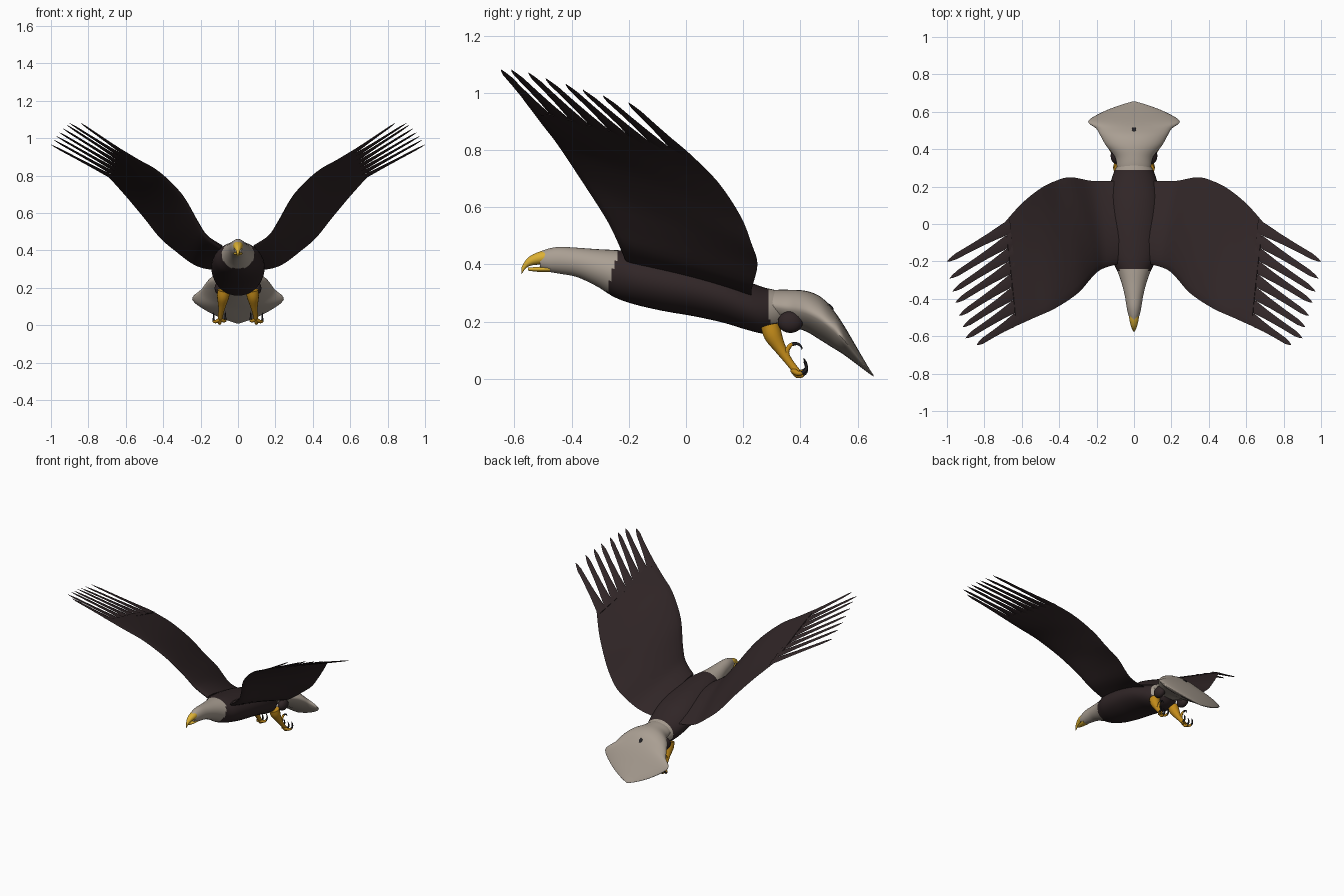
import bpy, bmesh, math
from mathutils import Vector as V

if "Cube" in bpy.data.objects:
    bpy.data.objects.remove(bpy.data.objects["Cube"])


def material(name, rgb):
    m = bpy.data.materials.new(name)
    m.diffuse_color = (*rgb, 1)
    m.use_nodes = True
    m.node_tree.nodes["Principled BSDF"].inputs["Base Color"].default_value = m.diffuse_color
    return m


BROWN = material("dark brown", (0.030, 0.019, 0.020))
WHITE = material("warm white", (0.40, 0.345, 0.29))
YELLOW = material("beak yellow", (0.72, 0.44, 0.035))
ORANGE = material("leg orange", (0.55, 0.26, 0.01))
BLACK = material("claw black", (0.016, 0.015, 0.018))


def spline(rows, n):
    """Catmull-Rom resampling of a list of equal-length tuples."""
    out = []
    for i in range(len(rows) - 1):
        p = [rows[max(0, min(len(rows) - 1, i + k))] for k in (-1, 0, 1, 2)]
        for j in range(n):
            t = j / n
            out.append([0.5 * (2 * b + (c - a) * t + (2 * a - 5 * b + 4 * c - d) * t * t
                               + (3 * b - a - 3 * c + d) * t ** 3) for a, b, c, d in zip(*p)])
    return out + [list(rows[-1])]


def skin(name, rings, mats, rule=None, angle=60):
    """Closed surface through a list of point rings."""
    bm = bmesh.new()
    vr = [[bm.verts.new(p) for p in r] for r in rings]
    n = len(rings[0])
    for a, b in zip(vr, vr[1:]):
        for i in range(n):
            bm.faces.new((a[i], a[(i + 1) % n], b[(i + 1) % n], b[i]))
    bm.faces.new(vr[0])
    bm.faces.new(vr[-1])
    bmesh.ops.recalc_face_normals(bm, faces=bm.faces)
    if rule:
        for f in bm.faces:
            f.material_index = rule(f.calc_center_median())
    me = bpy.data.meshes.new(name)
    bm.to_mesh(me)
    bm.free()
    for m in mats:
        me.materials.append(m)
    ob = bpy.data.objects.new(name, me)
    bpy.context.collection.objects.link(ob)
    bpy.ops.object.select_all(action='DESELECT')
    ob.select_set(True)
    bpy.context.view_layer.objects.active = ob
    bpy.ops.object.shade_smooth_by_angle(angle=math.radians(angle))
    return ob


def loft(name, rows, mats, rule=None, steps=5, seg=24, flat=1.0):
    """Oval sections along y: (y, half width, top z, bottom z)."""
    rings = []
    for y, w, top, bot in spline(rows, steps):
        c, h = (top + bot) / 2, (top - bot) / 2
        ring = []
        for k in range(seg):
            a = 2 * math.pi * k / seg
            s = math.sin(a)
            ring.append((w * math.cos(a), y, c + h * math.copysign(abs(s) ** flat, s)))
        rings.append(ring)
    return skin(name, rings, mats, rule)


def tube(name, pts, mat, seg=10, steps=4):
    """Round tapering limb: (x, y, z, radius)."""
    rows = spline(pts, steps)
    rings = []
    for i, (x, y, z, r) in enumerate(rows):
        t = (V(rows[min(i + 1, len(rows) - 1)][:3]) - V(rows[max(i - 1, 0)][:3])).normalized()
        a = (V((1, 0, 0)) - t * t.x).normalized()
        b = t.cross(a)
        rings.append([V((x, y, z)) + r * (a * math.cos(k * 2 * math.pi / seg)
                      + b * math.sin(k * 2 * math.pi / seg)) for k in range(seg)])
    return skin(name, rings, [mat])


def blob(name, loc, scale, mat, rot=0):
    bpy.ops.mesh.primitive_uv_sphere_add(segments=20, ring_count=12, location=loc, rotation=(rot, 0, 0))
    ob = bpy.context.object
    ob.name, ob.scale = name, scale
    ob.data.materials.append(mat)
    bpy.ops.object.shade_smooth()


# Head, neck and body in one skin; white in front, brown behind
loft("body", [(-.51, .022, .445, .385), (-.48, .032, .455, .374), (-.44, .04, .461, .367),
              (-.38, .05, .458, .355), (-.31, .068, .453, .322), (-.25, .09, .45, .285),
              (-.18, .122, .445, .26), (-.08, .138, .43, .237), (.03, .143, .408, .218),
              (.13, .14, .378, .196), (.21, .128, .343, .172), (.27, .11, .32, .158),
              (.32, .085, .308, .165), (.36, .05, .29, .19)],
     [BROWN, WHITE], lambda c: int(c.y < -.235 - (.45 - c.z) * .28
                                   or (c.y > .29 and .2 < c.z)), steps=6, seg=32)

# Hooked beak with an open slit
loft("upper_beak", [(-.475, .027, .452, .398), (-.51, .025, .445, .399), (-.54, .018, .432, .396),
                    (-.56, .011, .415, .386), (-.575, .004, .39, .366)], [YELLOW], seg=16)
loft("lower_beak", [(-.475, .024, .394, .373), (-.52, .018, .391, .374), (-.553, .006, .388, .378)],
     [YELLOW], seg=16)

# Fan tail sloping down to a point
loft("tail", [(.275, .088, .30, .215), (.31, .092, .31, .2), (.36, .103, .311, .185),
              (.42, .15, .307, .165), (.47, .178, .287, .135), (.51, .202, .247, .11),
              (.55, .245, .19, .085), (.6, .165, .105, .048), (.635, .075, .045, .022),
              (.655, .008, .014, .008)], [WHITE], seg=32, flat=1.25)
blob("tail_spot", (0, .505, .252), (.012, .016, .005), BLACK, -.8)

# Wing stations: leading edge xyz, trailing edge xyz, thickness
WING = [(.09, -.215, .42, .09, .23, .29, .05), (.17, -.24, .48, .22, .23, .315, .045),
        (.22, -.28, .56, .34, .25, .40, .04), (.30, -.37, .70, .42, .23, .47, .032),
        (.42, -.45, .82, .50, .19, .57, .026), (.53, -.50, .885, .60, .11, .69, .02),
        (.63, -.545, .945, .69, .01, .79, .012)]
# Primary feather tips, front to back
TIPS = [(.84, -.645, 1.08), (.90, -.61, 1.08), (.915, -.55, 1.07), (.935, -.49, 1.05),
        (.955, -.42, 1.03), (.97, -.36, 1.01), (.985, -.29, .99), (1.0, -.2, .965)]


def mir(p, s):
    return V((p[0] * s, p[1], p[2]))


for s, side in ((1, "right"), (-1, "left")):
    # Wing panel with a thin rounded section
    rows = spline(WING, 4)
    rings = []
    for i, r in enumerate(rows):
        lead, trail = V(r[:3]), V(r[3:6])
        a, b = rows[max(i - 1, 0)], rows[min(i + 1, len(rows) - 1)]
        span = V(b[:3]) + V(b[3:6]) - V(a[:3]) - V(a[3:6])
        n = span.cross(trail - lead).normalized()
        ring = []
        for k in range(24):
            ang = 2 * math.pi * k / 24
            u = (1 - math.cos(ang)) / 2
            off = r[6] * (.5 * math.sin(ang) * (1.25 - u) + .9 * u * (1 - u))
            ring.append(mir(lead.lerp(trail, u) + n * off, s))
        rings.append(ring)
    skin(side + "_wing", rings, [BROWN])

    # Separate finger feathers along the wing end
    lead, trail = V(WING[-1][:3]), V(WING[-1][3:6])
    chord = (trail - lead).normalized()
    width = (trail - lead).length / 8
    for i, tip in enumerate(TIPS):
        base = lead.lerp(trail, (i + .5) / 8)
        d = V(tip) - base
        start = base - d * .08
        n = d.cross(chord).normalized()
        rings = []
        for t, w, h in ((0, 1, .006), (.12, .98, .006), (.35, .72, .005), (.6, .56, .004),
                        (.86, .46, .003), (.95, .25, .002), (1, .03, .001)):
            c = start.lerp(V(tip), t)
            hw = chord * (w * width / 2)
            rings.append([mir(p, s) for p in (c - hw, c + n * h, c + hw, c - n * h)])
        skin(f"{side}_feather_{i + 1}", rings, [BROWN], angle=40)

    # Thigh feathers, leg and foot
    blob(side + "_thigh", (.095 * s, .365, .198), (.03, .044, .038), BROWN)
    tube(side + "_leg", [(.075 * s, .295, .185, .034), (.08 * s, .305, .15, .032),
                         (.085 * s, .33, .105, .021), (.092 * s, .36, .06, .014),
                         (.097 * s, .39, .022, .013)], ORANGE, 14)
    for j, (dx, dz) in enumerate(((-.028, .006), (.004, -.006), (.034, .002))):
        x = .096 + dx
        tube(f"{side}_toe_{j + 1}", [(.095 * s, .375, .03, .011),
                                     ((.095 + dx * .7) * s, .39, .017 + dz, .009),
                                     (x * s, .41, .019 + dz, .007)], ORANGE, 8)
        tube(f"{side}_claw_{j + 1}", [(x * s, .405, .018 + dz, .007), (x * s, .42, .03 + dz, .0055),
                                      (x * s, .419, .05 + dz, .004), (x * s, .411, .066 + dz, .001)], BLACK, 8)
    tube(side + "_hind_toe", [(.092 * s, .355, .07, .011), (.093 * s, .352, .095, .009),
                              (.095 * s, .365, .117, .007), (.096 * s, .376, .121, .006)], ORANGE, 8)
    tube(side + "_hind_claw", [(.096 * s, .372, .121, .0065), (.097 * s, .39, .122, .005),
                               (.098 * s, .403, .112, .003), (.098 * s, .405, .1, .001)], BLACK, 8)
